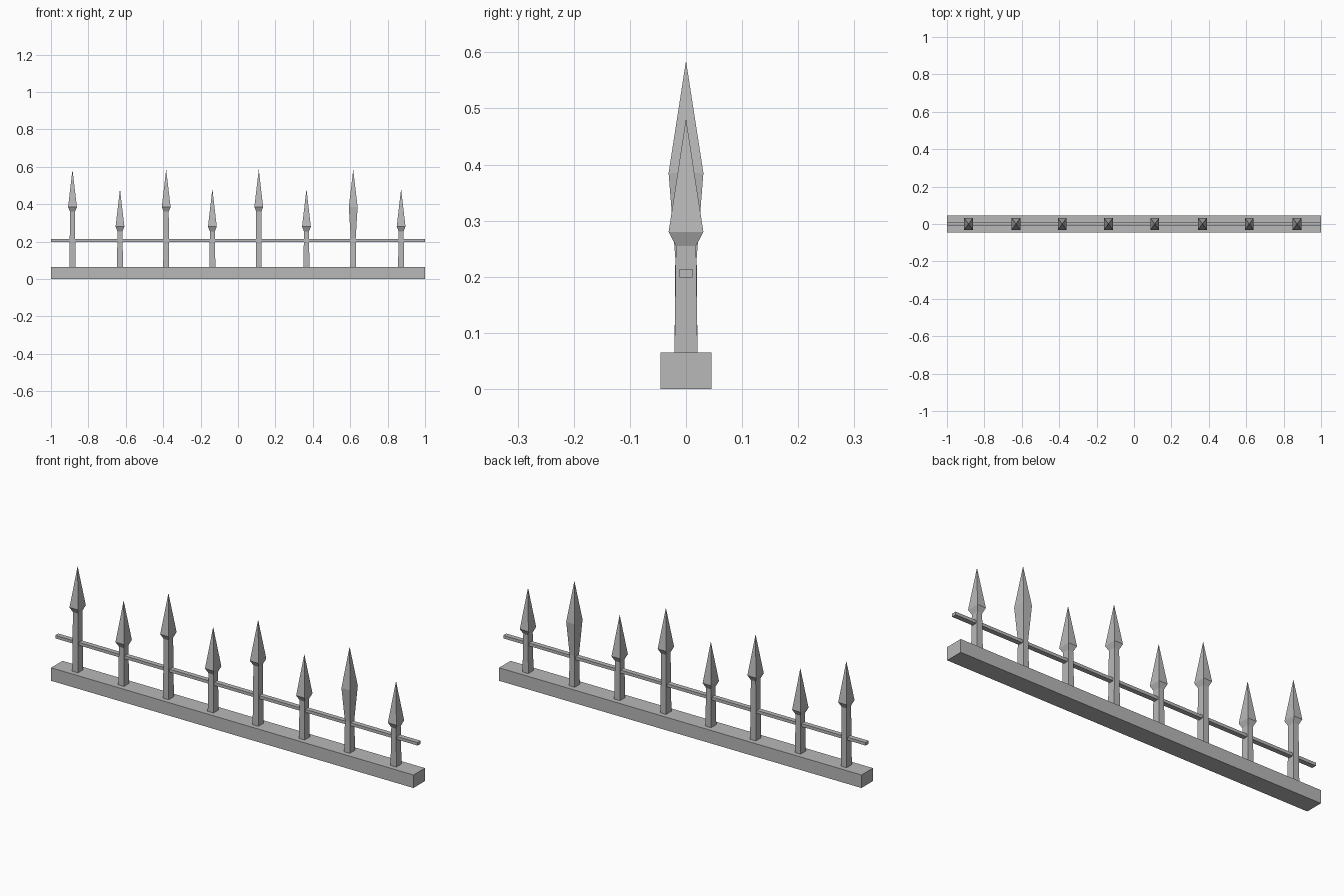
import bpy
import bmesh

cube = bpy.data.objects.get("Cube")
if cube:
    bpy.data.objects.remove(cube, do_unlink=True)

# One grey metal for the whole fence
grey = bpy.data.materials.new("grey_iron")
grey.use_nodes = True
grey.diffuse_color = (0.48, 0.48, 0.48, 1)
grey.node_tree.nodes["Principled BSDF"].inputs["Base Color"].default_value = grey.diffuse_color


def finish(name, bm):
    bmesh.ops.recalc_face_normals(bm, faces=bm.faces)
    mesh = bpy.data.meshes.new(name)
    bm.to_mesh(mesh)
    bm.free()
    mesh.materials.append(grey)
    obj = bpy.data.objects.new(name, mesh)
    bpy.context.collection.objects.link(obj)
    return obj


def bar(name, half_depth, bottom, top):
    """Box running the full length of the fence."""
    bm = bmesh.new()
    bmesh.ops.create_cube(bm, size=1)
    for v in bm.verts:
        v.co.x *= 2
        v.co.y *= 2 * half_depth
        v.co.z = top if v.co.z > 0 else bottom
    return finish(name, bm)


def spike(name, x, rings, tip):
    """Four-sided post through rings (half width, half depth, height), ending in a point."""
    bm = bmesh.new()
    loops = [[bm.verts.new((sx * w, sy * d, z))
              for sx, sy in ((-1, -1), (1, -1), (1, 1), (-1, 1))]
             for w, d, z in rings]
    bm.faces.new(loops[0])
    for low, high in zip(loops, loops[1:]):
        for i in range(4):
            j = (i + 1) % 4
            bm.faces.new((low[i], low[j], high[j], high[i]))
    point = bm.verts.new((0, 0, tip))
    for i in range(4):
        bm.faces.new((loops[-1][i], loops[-1][(i + 1) % 4], point))
    obj = finish(name, bm)
    obj.location.x = x
    return obj


# Base beam and thin cross rail
bar("base_beam", 0.045, 0, 0.065)
bar("cross_rail", 0.012, 0.199, 0.214)

# Alternating tall and short spikes; one tall head has a long tapered neck
positions = (-0.885, -0.631, -0.384, -0.137, 0.111, 0.366, 0.616, 0.872)
for n, x in enumerate(positions):
    tall = n % 2 == 0
    widest, tip = (0.385, 0.585) if tall else (0.28, 0.482)
    neck = 0.22 if n == 6 else widest - 0.025
    rings = ((0.016, 0.0205, 0.06), (0.0135, 0.018, neck), (0.0235, 0.031, widest))
    spike(f"{'tall' if tall else 'short'}_spike_{n + 1}", x, rings, tip)
